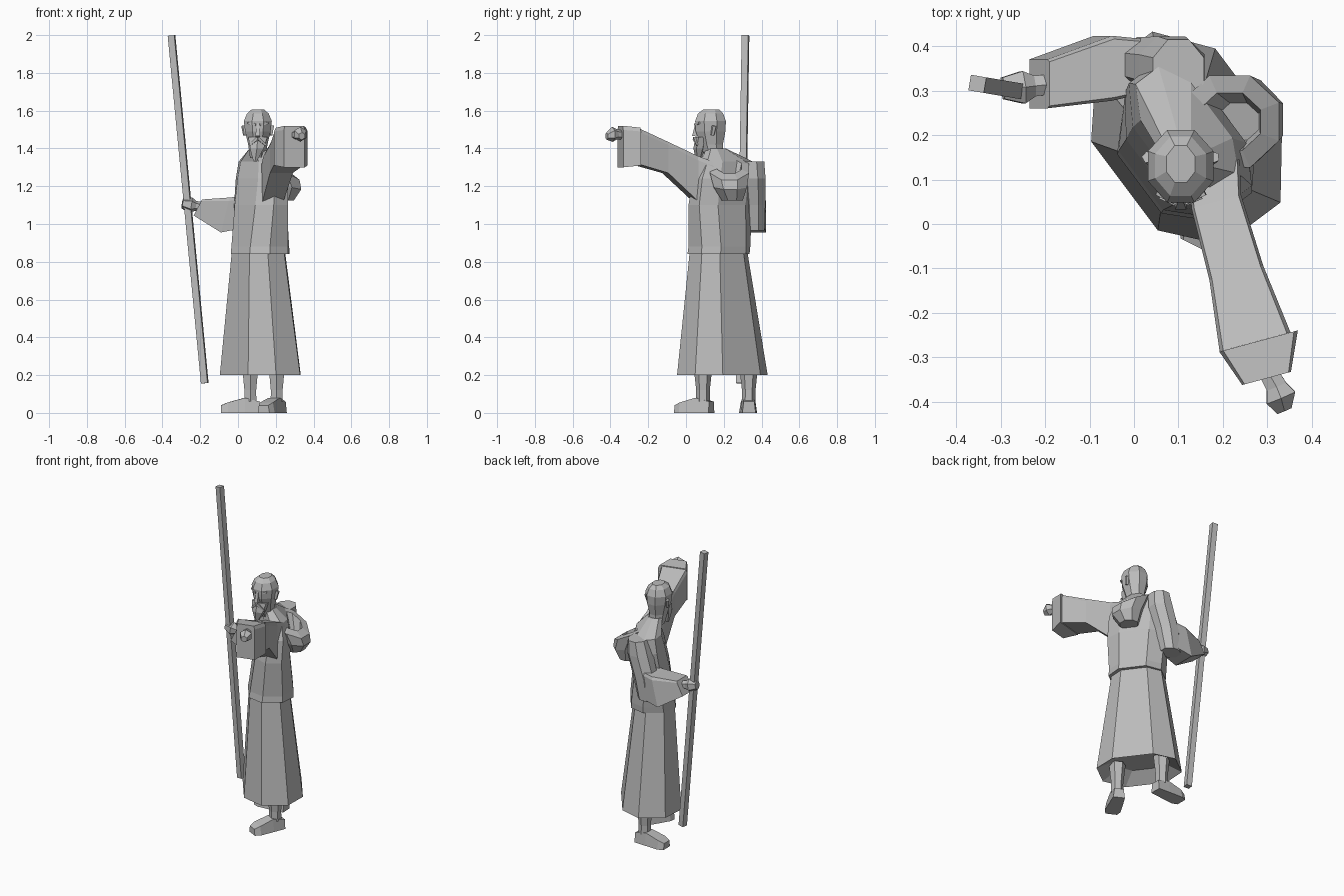
import bpy
import bmesh
from math import cos, sin, pi
from mathutils import Vector

if "Cube" in bpy.data.objects:
    bpy.data.objects.remove(bpy.data.objects["Cube"])

grey = bpy.data.materials.new("plain_grey")
grey.diffuse_color = (0.5, 0.5, 0.5, 1)
grey.use_nodes = True
grey.node_tree.nodes["Principled BSDF"].inputs["Base Color"].default_value = grey.diffuse_color

# The body faces right-forward, while the head faces the front
BODY_FRONT = Vector((-0.8, -0.6, 0))
BODY_LEFT = Vector((0.6, -0.8, 0))
ROBE_PROFILE = [(0.52, 0.83), (1, 0.36), (1, -0.4), (0.52, -0.83)]


def loft(name, rings):
    """Skin a list of equal-length point rings and close both ends."""
    bm = bmesh.new()
    loops = [[bm.verts.new(p) for p in ring] for ring in rings]
    count = len(loops[0])
    for lower, upper in zip(loops, loops[1:]):
        for i in range(count):
            j = (i + 1) % count
            bm.faces.new((lower[i], lower[j], upper[j], upper[i]))
    bm.faces.new(loops[0])
    bm.faces.new(loops[-1])
    bmesh.ops.recalc_face_normals(bm, faces=bm.faces)
    mesh = bpy.data.meshes.new(name)
    bm.to_mesh(mesh)
    bm.free()
    mesh.materials.append(grey)
    part = bpy.data.objects.new(name, mesh)
    bpy.context.collection.objects.link(part)


def robe_ring(x, y, z, half_width, half_depth):
    """Eight-sided robe section in the body's own axes."""
    outline = ROBE_PROFILE + [(-w, f) for w, f in reversed(ROBE_PROFILE)]
    center = Vector((x, y, z))
    return [center + BODY_LEFT * w * half_width + BODY_FRONT * f * half_depth for w, f in outline]


def oval_ring(x, y, z, rx, ry, sides=8, slope=0):
    """Level or tilted oval section."""
    ring = []
    for i in range(sides):
        a = 2 * pi * (i + 0.5) / sides
        ring.append(Vector((x + rx * cos(a), y + ry * sin(a), z - slope * rx * cos(a))))
    return ring


def sleeve_ring(x, y, low, high, half, side, lean=Vector((0, 0, 0))):
    """Upright six-sided section across an arm; lean shifts its lower edge."""
    bevel = 0.9
    center = Vector((x, y, 0))
    mid = low + (high - low) * bevel
    outline = [(-1, low), (1, low), (1, mid), (bevel, high), (-bevel, high), (-1, mid)]
    ring = []
    for s, z in outline:
        drop = (high - z) / (high - low)
        ring.append(center + side * s * half + lean * drop + Vector((0, 0, z)))
    return ring


def tube(name, stops, sides=6):
    """Faceted limb through (point, radius) stops."""
    points = [Vector(p) for p, r in stops]
    turn = (points[-1] - points[0]).to_track_quat('Z', 'Y')
    rings = []
    for p, (_, r) in zip(points, stops):
        angles = [2 * pi * (i + 0.5) / sides for i in range(sides)]
        rings.append([p + turn @ Vector((r * cos(a), r * sin(a), 0)) for a in angles])
    loft(name, rings)


# Robe skirt with a recessed underside, and the jacket over it
loft("robe_skirt", [
    robe_ring(0.115, 0.19, 0.26, 0.13, 0.11),
    robe_ring(0.118, 0.19, 0.2, 0.24, 0.21),
    robe_ring(0.108, 0.17, 0.87, 0.148, 0.14)])
loft("robe_jacket", [
    robe_ring(0.118, 0.17, 0.84, 0.16, 0.16),
    robe_ring(0.118, 0.175, 0.88, 0.16, 0.155),
    robe_ring(0.12, 0.18, 1.1, 0.175, 0.125),
    robe_ring(0.125, 0.2, 1.24, 0.175, 0.11),
    robe_ring(0.118, 0.213, 1.33, 0.15, 0.085),
    robe_ring(0.11, 0.16, 1.4, 0.05, 0.05)])

# Hood lying open on the back
loft("hood", [
    oval_ring(0.245, 0.245, 1.125, 0.055, 0.06),
    oval_ring(0.25, 0.235, 1.2, 0.092, 0.095, slope=0.2),
    oval_ring(0.215, 0.23, 1.295, 0.12, 0.112, slope=0.55),
    oval_ring(0.215, 0.23, 1.305, 0.075, 0.07, slope=0.55),
    oval_ring(0.235, 0.23, 1.22, 0.05, 0.045, slope=0.4)])

# Raised left sleeve, flaring to a deep cuff
across = Vector((0.96, 0.26, 0))
loft("left_sleeve", [
    sleeve_ring(0.18, 0.13, 1.1, 1.33, 0.06, across),
    sleeve_ring(0.185, 0.05, 1.12, 1.36, 0.058, across),
    sleeve_ring(0.23, -0.11, 1.27, 1.435, 0.063, across),
    sleeve_ring(0.272, -0.265, 1.315, 1.505, 0.083, across)])
loft("left_cuff", [
    sleeve_ring(0.28, -0.263, 1.31, 1.51, 0.092, across),
    sleeve_ring(0.298, -0.347, 1.3, 1.52, 0.057, across)])
tube("left_hand", [
    ((0.3, -0.33, 1.47), 0.025), ((0.32, -0.365, 1.475), 0.027),
    ((0.33, -0.39, 1.475), 0.04), ((0.338, -0.42, 1.465), 0.02)])

# Right arm, bent at the elbow
loft("right_upper_arm", [
    oval_ring(0.02, 0.36, 0.965, 0.065, 0.06),
    oval_ring(0.04, 0.36, 1.1, 0.08, 0.065),
    oval_ring(0.085, 0.352, 1.24, 0.08, 0.075),
    oval_ring(0.1, 0.345, 1.33, 0.062, 0.075)])
side = Vector((0, 1, 0))
hem_lean = Vector((-0.045, 0, 0))
loft("right_sleeve", [
    sleeve_ring(0.03, 0.355, 0.98, 1.15, 0.06, side),
    sleeve_ring(-0.045, 0.35, 0.955, 1.14, 0.073, side, hem_lean),
    sleeve_ring(-0.19, 0.315, 1.045, 1.13, 0.055, side, hem_lean)])
tube("right_hand", [
    ((-0.18, 0.315, 1.09), 0.025), ((-0.225, 0.31, 1.095), 0.027),
    ((-0.25, 0.307, 1.1), 0.042), ((-0.295, 0.305, 1.11), 0.028)])

# Walking staff
tube("staff", [((-0.176, 0.285, 0.157), 0.025), ((-0.352, 0.315, 1.998), 0.025)], sides=4)

# Head, beard and face
loft("head", [
    oval_ring(0.105, 0.15, 1.35, 0.045, 0.05),
    oval_ring(0.105, 0.135, 1.42, 0.055, 0.065),
    oval_ring(0.105, 0.13, 1.49, 0.073, 0.085),
    oval_ring(0.105, 0.13, 1.545, 0.08, 0.088),
    oval_ring(0.105, 0.13, 1.585, 0.062, 0.072),
    oval_ring(0.105, 0.135, 1.607, 0.035, 0.045)])
loft("beard", [
    oval_ring(0.09, 0.065, 1.33, 0.01, 0.01, sides=6),
    oval_ring(0.1, 0.072, 1.4, 0.042, 0.033, sides=6),
    oval_ring(0.105, 0.085, 1.46, 0.058, 0.035, sides=6)])
tube("nose", [((0.105, 0.045, 1.465), 0.018), ((0.105, 0.056, 1.535), 0.008)], sides=4)
for s, label in ((1, "left"), (-1, "right")):
    mid = 0.105
    tube(label + "_moustache", [
        ((mid, 0.045, 1.455), 0.012), ((mid + s * 0.045, 0.06, 1.415), 0.006)], sides=4)
    tube(label + "_brow", [
        ((mid + s * 0.01, 0.05, 1.525), 0.01), ((mid + s * 0.055, 0.07, 1.535), 0.007)], sides=4)
    tube(label + "_ear", [
        ((mid + s * 0.068, 0.14, 1.47), 0.01), ((mid + s * 0.074, 0.15, 1.52), 0.014)], sides=5)


# Bare legs and feet
def leg(name, x, y, heading):
    ankle = Vector((x, y, 0))
    aside = Vector((-heading.y, heading.x, 0))
    loft(name + "_leg", [
        oval_ring(x, y, 0.06, 0.037, 0.037, sides=6),
        oval_ring(x, y, 0.12, 0.036, 0.036, sides=6),
        oval_ring(x, y, 0.25, 0.05, 0.05, sides=6)])
    sections = [(-0.05, 0.035, 0.06), (0.03, 0.042, 0.08), (0.12, 0.048, 0.055), (0.155, 0.035, 0.04)]
    rings = []
    for along, half, top in sections:
        base = ankle + heading * along
        corners = [(-1, 0), (1, 0), (0.8, top), (-0.8, top)]
        rings.append([base + aside * half * s + Vector((0, 0, z)) for s, z in corners])
    loft(name + "_foot", rings)


leg("left", 0.205, 0.09, Vector((-0.45, -0.89, 0)))
leg("right", 0.065, 0.332, Vector((-1, -0.03, 0)))
